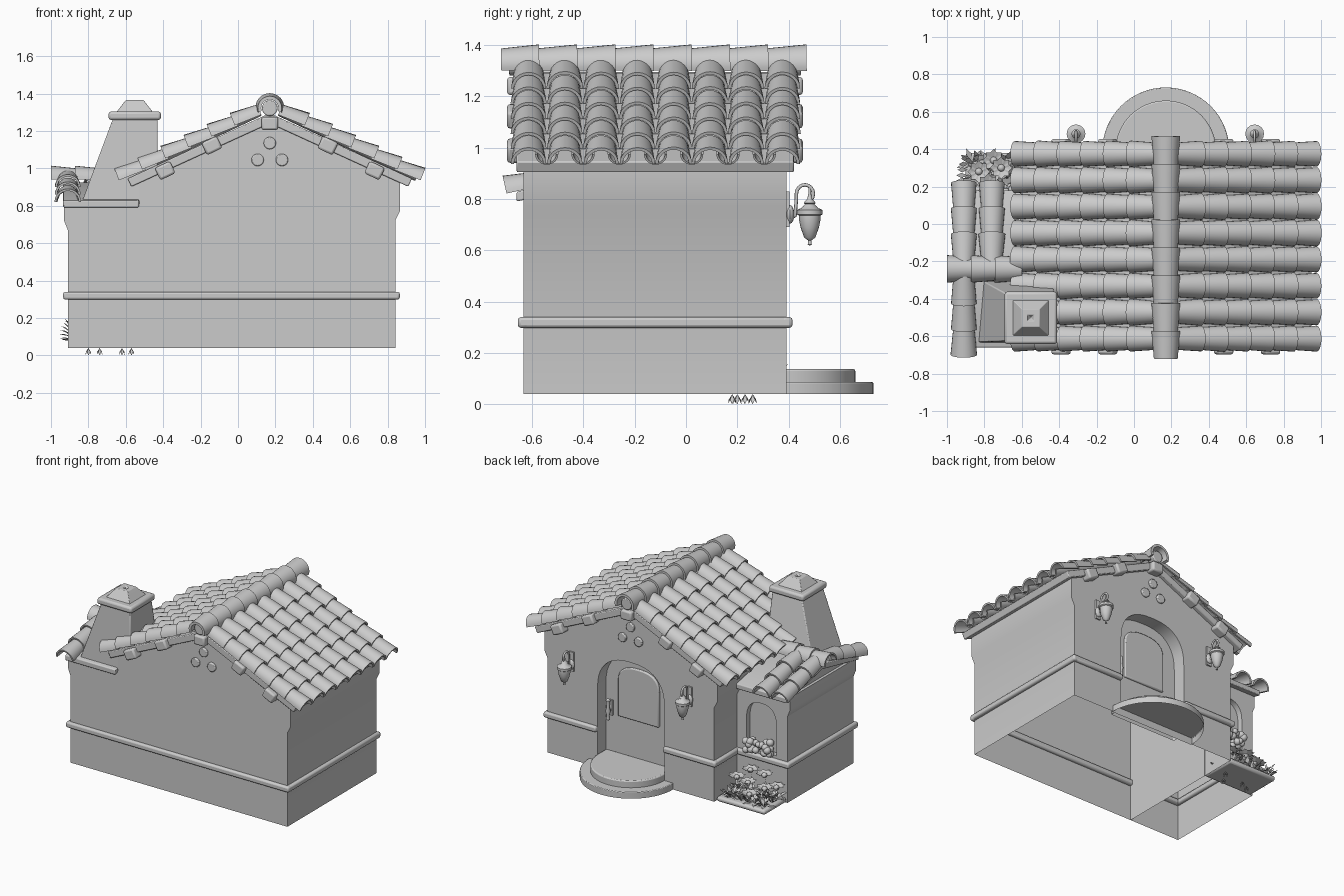
import bpy, bmesh, random
from math import sin, cos, pi, radians, atan, copysign
from mathutils import Vector as V, Matrix as M, Euler

if "Cube" in bpy.data.objects:
    bpy.data.objects.remove(bpy.data.objects["Cube"])

random.seed(4)
CX = 0.17  # ridge line of the main house


def finish(name, bm, bevel=0):
    bmesh.ops.recalc_face_normals(bm, faces=bm.faces)
    me = bpy.data.meshes.new(name)
    bm.to_mesh(me)
    bm.free()
    ob = bpy.data.objects.new(name, me)
    bpy.context.collection.objects.link(ob)
    if bevel:
        m = ob.modifiers.new("bevel", 'BEVEL')
        m.width, m.segments = bevel, 2
    return ob


def add_box(bm, lo, hi, rot=None):
    lo, hi = V(lo), V(hi)
    mat = M.Translation((lo + hi) / 2) @ (rot or M()) @ M.Diagonal((*(hi - lo), 1))
    bmesh.ops.create_cube(bm, size=1, matrix=mat)


def prism(name, pts, axis, a, b, bevel=0):
    bm = bmesh.new()
    f = (lambda p, t: (p[0], t, p[1])) if axis == 'Y' else (lambda p, t: (t, p[0], p[1]))
    A, B = [[bm.verts.new(f(p, t)) for p in pts] for t in (a, b)]
    bm.faces.new(A)
    bm.faces.new(B[::-1])
    for i in range(len(pts)):
        j = (i + 1) % len(pts)
        bm.faces.new((A[i], A[j], B[j], B[i]))
    return finish(name, bm, bevel)


def arch(cx, z0, spring, hw, rise, n=20, p=.8):
    """Opening outline with a full-shouldered (superelliptic) arch."""
    top = []
    for i in range(n + 1):
        c, s = cos(pi * i / n), max(sin(pi * i / n), 0)
        top.append((cx + hw * copysign(abs(c) ** p, c), spring + rise * s ** p))
    return [(cx + hw, z0)] + top + [(cx - hw, z0)]


def barrel(bm, p0, p1, up, r0, r1, th=0.012, sgn=1, a0=0.0, n=12):
    """Half-round roof tile, tapered from r0 to r1."""
    d = (p1 - p0).normalized()
    side = d.cross(up).normalized()
    up = side.cross(d)
    rings = []
    for p, r in ((p0, r0), (p1, r1), (p1, r1 - th), (p0, r0 - th)):
        ts = [-a0 + (pi + 2 * a0) * i / n for i in range(n + 1)]
        rings.append([bm.verts.new(p + side * r * cos(t) + up * r * sin(t) * sgn) for t in ts])
    for k in range(4):
        A, B = rings[k], rings[(k + 1) % 4]
        for i in range(n):
            bm.faces.new((A[i], A[i + 1], B[i + 1], B[i]))
    for e in (0, n):
        bm.faces.new([r[e] for r in rings])


def tile_run(bm, apex, d, n, start, length, count, r0, r1):
    step = (length - start) / (count + 0.12)
    for i in range(count):
        s = start + i * step
        barrel(bm, apex + d * s, apex + d * (s + step * 1.12) + n * 0.01, n, r0,
               r1 + random.uniform(-.002, .002))


def lathe(bm, prof, at, n=16):
    rings = [[bm.verts.new((at[0] + r * cos(2 * pi * i / n), at[1] + r * sin(2 * pi * i / n), z))
              for i in range(n)] for r, z in prof]
    for A, B in zip(rings, rings[1:]):
        for i in range(n):
            j = (i + 1) % n
            bm.faces.new((A[i], A[j], B[j], B[i]))


def cut_and_open(ob, cutter):
    """Cut an opening, then drop the floor: the house is a hollow shell."""
    m = ob.modifiers.new("cut", 'BOOLEAN')
    m.object, m.solver = cutter, 'EXACT'
    me = bpy.data.meshes.new_from_object(ob.evaluated_get(bpy.context.evaluated_depsgraph_get()))
    ob.modifiers.clear()
    ob.data = me
    bpy.data.objects.remove(cutter)
    bm = bmesh.new()
    bm.from_mesh(me)
    low = [f for f in bm.faces if f.normal.z < -.9 and f.calc_center_median().z < .06]
    bmesh.ops.delete(bm, geom=low, context='FACES')
    bm.to_mesh(me)
    bm.free()


# main house walls with flared tops and arched door recess
half = [(.672, .04), (.672, .725), (.697, .775), (.697, .945)]
walls = prism("main_walls", [(CX + x, z) for x, z in half] + [(CX, 1.257)]
              + [(CX - x, z) for x, z in half[::-1]], 'Y', -.633, .392)
cut_and_open(walls, prism("door_cut", arch(CX, .125, .61, .27, .265), 'Y', .295, .6))
# side wing with arched window niche
wing = prism("wing_walls", [(-.633, .04), (-.633, .81), (-.24, .90), (.13, .81), (.13, .04)], 'X', -.91, -.5)
cut_and_open(wing, prism("niche_cut", arch(-.70, .36, .57, .12, .14), 'Y', .09, .3))
prism("wing_flare", [(-.90, .66), (-.91, .67), (-.93, .72), (-.93, .81), (-.90, .81)], 'Y', -.63, .13)

# string moulding
bm = bmesh.new()
for x0, x1, y0, y1 in ((-.935, .865, -.655, -.61), (.82, .865, -.655, .415), (.44, .865, .37, .415),
                       (-.525, -.10, .37, .415), (-.525, -.48, .11, .415),
                       (-.935, -.5, .11, .155), (-.935, -.89, -.655, .155)):
    add_box(bm, (x0, y0, .298), (x1, y1, .34))
finish("string_moulding", bm, .012)

# door, handle, steps
prism("door_panel", arch(CX, .41, .67, .165, .12), 'Y', .285, .31, .008)
bm = bmesh.new()
lathe(bm, [(0, .37), (.014, .38), (.01, .41), (.018, .44), (.01, .47), (.016, .52), (0, .535)], (.395, .335))
add_box(bm, (.38, .285, .40), (.41, .31, .51))
add_box(bm, (.388, .295, .435), (.402, .335, .45))
finish("door_handle", bm)
for name, r, z0, z1, back in (("lower_step", .34, .04, .087, .385), ("upper_step", .27, .087, .137, .29)):
    bm = bmesh.new()
    ring = [(CX + r * cos(pi * i / 32), .39 + r * sin(pi * i / 32)) for i in range(33)]
    ring += [(CX - r, back), (CX + r, back)]
    f = bm.faces.new([bm.verts.new((x, y, z1)) for x, y in ring])
    ext = bmesh.ops.extrude_edge_only(bm, edges=f.edges[:])
    for v in [g for g in ext['geom'] if isinstance(g, bmesh.types.BMVert)]:
        v.co.z = z0
    finish(name, bm, .008)

# roof decks
prism("main_roof_deck", [(CX, 1.295), (.93, .945), (.91, .902), (CX, 1.24), (2 * CX - .91, .902),
                         (2 * CX - .93, .945)], 'Y', -.66, .42, .006)
prism("wing_roof_deck", [(-.24, .925), (.18, .828), (.18, .79), (-.24, .88), (-.66, .79), (-.66, .828)],
      'X', -.935, -.53, .006)

# main roof tiles and pans between them
ang = atan(.475)
bm, bp = bmesh.new(), bmesh.new()
for sx in (-1, 1):
    d, n = V((sx * cos(ang), 0, -sin(ang))), V((sx * sin(ang), 0, cos(ang)))
    for i in range(8):
        y = -.613 + i * .1412
        tile_run(bm, V((CX, y, 1.308)), d, n, .05, .888, 6, .059, .07)
        if i < 7:
            a = V((CX, y + .0706, 1.303)) + n * .044
            barrel(bp, a + d * .05, a + d * .86, n, .045, .045, .008, -1)
finish("main_roof_tiles", bm)
finish("main_roof_pans", bp)

# main ridge tiles
bm = bmesh.new()
L = 1.19 / 8
for i in range(8):
    y = -.72 + i * L
    barrel(bm, V((CX, y - (.01 if i else 0), 1.322)), V((CX, y + L, 1.325)), V((0, 0, 1)), .064, .077, .018, 1, .35, 18)
finish("main_ridge_tiles", bm)

# wing roof tiles and ridge; the chimney takes the place of one back run
bm = bmesh.new()
wa = atan(.29)
for sy, xs in ((-1, (-.91,)), (1, (-.91, -.76))):
    d, n = V((0, sy * cos(wa), -sin(wa))), V((0, sy * sin(wa), cos(wa)))
    for x in xs:
        tile_run(bm, V((x, -.24, .944)), d, n, .03, .475, 3, .055, .07)
for i in range(3):
    barrel(bm, V((-.60 - i * .133, -.24, .938)), V((-.745 - i * .1275, -.24, .94)), V((0, 0, 1)), .062, .074)
finish("wing_roof_tiles", bm)

# gable details on both ends: beam ends, purlin ends, round vents
bm, bv = bmesh.new(), bmesh.new()
for y0, y1, wall in ((-.697, -.62, -.633), (.38, .455, .392)):
    add_box(bm, (CX - .045, y0, 1.205), (CX + .045, y1, 1.275))
    for dx, z in ((.31, 1.122), (.56, .988)):
        for s in (-1, 1):
            x = CX + s * dx
            add_box(bm, (x - .045, y0, z - .036), (x + .045, y1, z + .036), M.Rotation(s * ang, 4, 'Y'))
    bmesh.ops.create_cone(bv, cap_ends=True, segments=20, radius1=.042, radius2=.042, depth=.06,
                          matrix=M.Translation((CX, (y0 + y1) / 2, 1.322)) @ M.Rotation(pi / 2, 4, 'X'))
    for x, z in ((CX, 1.135), (CX - .065, 1.045), (CX + .065, 1.045)):
        bmesh.ops.create_cone(bv, cap_ends=True, segments=20, radius1=.033, radius2=.033, depth=.03,
                              matrix=M.Translation((x, wall, z)) @ M.Rotation(pi / 2, 4, 'X'))
finish("beam_ends", bm, .012)
finish("round_vents", bv, .006)


def frustum(bm, levels):
    """Stack of rectangles (x0, x1, y0, y1, z)."""
    R = [[bm.verts.new(p) for p in ((a, c, z), (b, c, z), (b, e, z), (a, e, z))] for a, b, c, e, z in levels]
    for A, B in zip(R, R[1:]):
        for i in range(4):
            bm.faces.new((A[i], A[(i + 1) % 4], B[(i + 1) % 4], B[i]))
    bm.faces.new(R[0][::-1])
    bm.faces.new(R[-1])


# chimney, flush with the back wall
bm = bmesh.new()
frustum(bm, [(-.835, -.43, -.633, -.29, .82), (-.67, -.43, -.625, -.38, 1.262)])
finish("chimney_stack", bm, .006)
bm = bmesh.new()
add_box(bm, (-.692, -.642, 1.258), (-.412, -.362, 1.304))
finish("chimney_cap", bm, .014)
bm = bmesh.new()
frustum(bm, [(-.65, -.455, -.598, -.405, 1.30), (-.635, -.47, -.583, -.42, 1.32), (-.60, -.505, -.55, -.455, 1.365),
             (-.57, -.535, -.52, -.485, 1.365), (-.555, -.55, -.505, -.50, 1.345)])
finish("chimney_top", bm, .005)

# wall lanterns
for x, side in ((-.31, "left"), (.645, "right")):
    bm = bmesh.new()
    lathe(bm, [(0, .618), (.008, .622), (.006, .638), (.022, .65), (.036, .69), (.042, .72), (.042, .735), (.05, .74),
               (.05, .757), (.032, .765), (.018, .78), (.024, .784), (.01, .80), (.005, .82), (.005, .845), (0, .846)],
          (x, .482))
    add_box(bm, (x - .018, .385, .69), (x + .018, .403, .83))
    bmesh.ops.create_uvsphere(bm, u_segments=12, v_segments=8, radius=.028,
                              matrix=M.Translation((x, .405, .74)) @ M.Diagonal((1, .6, 1.3, 1)))
    finish("lantern_" + side, bm)
    cu = bpy.data.curves.new("lantern_arm_" + side, 'CURVE')
    cu.dimensions, cu.bevel_depth, cu.bevel_resolution = '3D', .007, 2
    sp = cu.splines.new('POLY')
    pts = [(.40, .72), (.425, .735), (.43, .80)]
    pts += [(.463 - .033 * cos(t * pi / 8), .82 + .035 * sin(t * pi / 8)) for t in range(11)]
    sp.points.add(len(pts) - 1)
    for p, (y, z) in zip(sp.points, pts):
        p.co = (x, y, z, 1)
    bpy.context.collection.objects.link(bpy.data.objects.new(cu.name, cu))

# flower bed, leaves and blossoms
bm = bmesh.new()
add_box(bm, (-.90, .12, .04), (-.51, .38, .075))
finish("flower_bed", bm, .014)


def leaf(bm, base, az, tilt, l, w):
    rot = M.Translation(base) @ Euler((0, -tilt, az)).to_matrix().to_4x4()
    p = [(0, 0, 0), (l * .6, -w, .1 * l), (l, 0, 0), (l * .6, w, .1 * l)]
    bm.faces.new([bm.verts.new(rot @ V(q)) for q in p])


bm, bf = bmesh.new(), bmesh.new()
for i in range(34):
    base = V((random.uniform(-.87, -.56), random.uniform(.17, .34), .07))
    for k in range(6):
        leaf(bm, base, k * 1.05 + random.random(), random.uniform(.15, 1.1), random.uniform(.06, .1), .014)
for x, y in ((-.80, .20), (-.74, .23), (-.62, .18), (-.57, .26)):  # roots hanging below the bed
    for k in range(4):
        leaf(bm, V((x, y, .04)), k * 1.6, -1.2, .042, .008)
for x, y, z in ((-.83, .28, .17), (-.71, .30, .19), (-.60, .27, .19), (-.78, .21, .23), (-.66, .20, .23),
                (-.87, .2, .16), (-.75, .34, .13)):
    leaf(bm, V((x, y, .06)), 1, 1.57, z - .06, .008)
    for k in range(8):
        leaf(bf, V((x, y, z)), k * pi / 4, .4, .065, .026)
    bmesh.ops.create_icosphere(bf, subdivisions=2, radius=.02, matrix=M.Translation((x, y, z + .008)))
for k in range(6):
    leaf(bm, V((-.89, .2 + .03 * k, .09 + .01 * k)), pi, .2 * k, .065, .014)
finish("bed_leaves", bm)
# blossoms in the window niche
for i in range(34):
    c = V((random.uniform(-.80, -.60), random.uniform(.12, .20), random.uniform(.36, .44)))
    bmesh.ops.create_icosphere(bf, subdivisions=2, radius=random.uniform(.02, .028), matrix=M.Translation(c))
finish("blossoms", bf)

# smooth shading with sharp edges kept
for ob in bpy.context.scene.objects:
    if ob.type == 'MESH':
        ob.select_set(True)
        bpy.context.view_layer.objects.active = ob
bpy.ops.object.shade_smooth_by_angle(angle=radians(35))
